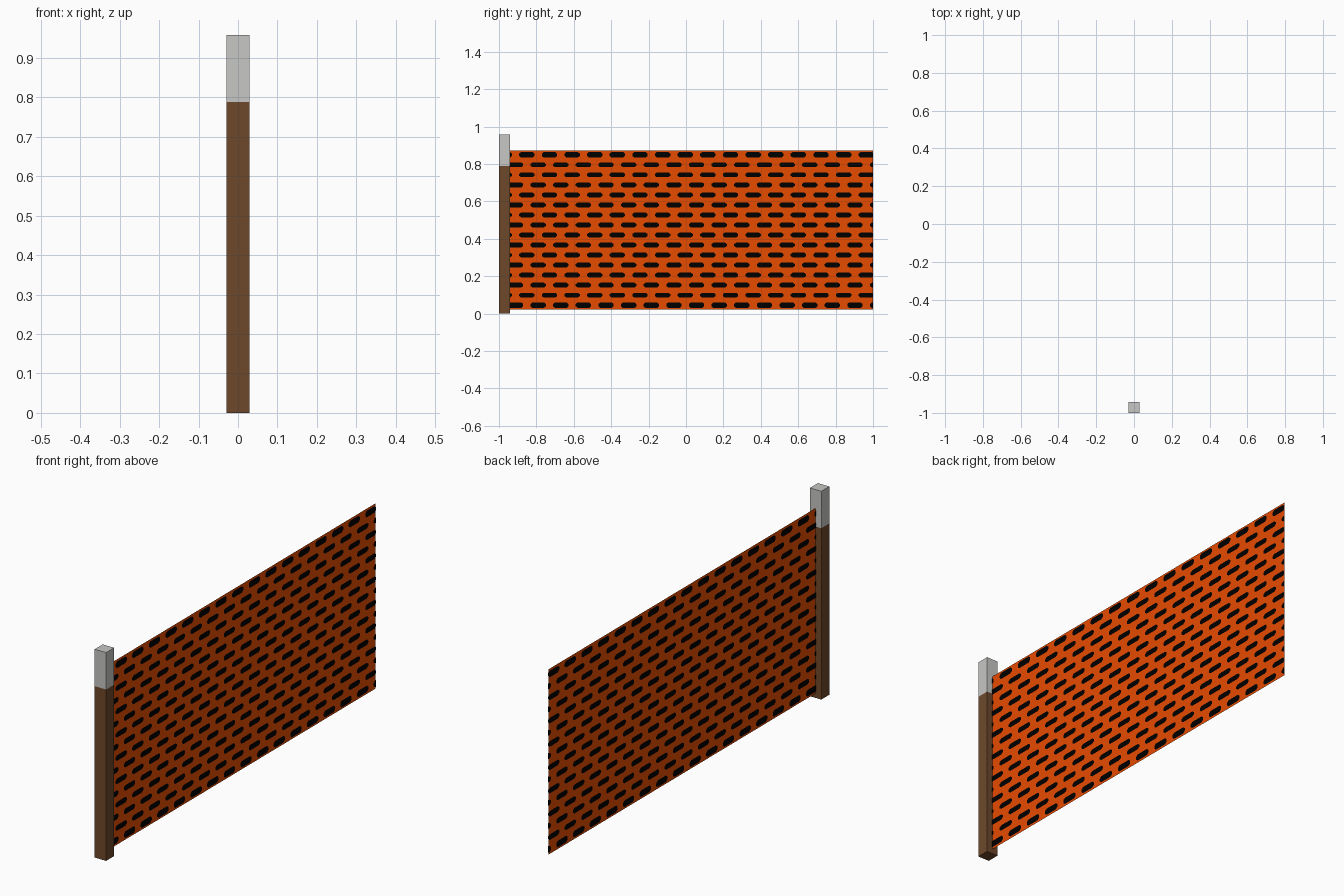
import bpy, bmesh, math

if "Cube" in bpy.data.objects:
    bpy.data.objects.remove(bpy.data.objects["Cube"])


def material(name, rgb):
    m = bpy.data.materials.new(name)
    m.diffuse_color = (*rgb, 1)
    m.use_nodes = True
    m.node_tree.nodes["Principled BSDF"].inputs["Base Color"].default_value = m.diffuse_color
    return m


BROWN = material("brown wood", (0.155, 0.066, 0.024))
GREY = material("light grey", (0.57, 0.57, 0.555))
ORANGE = material("safety orange", (0.80, 0.07, 0.0))
BLACK = material("black opening", (0.0, 0.0, 0.0))


def finish(bm, name, mats):
    mesh = bpy.data.meshes.new(name)
    bm.to_mesh(mesh)
    bm.free()
    for m in mats:
        mesh.materials.append(m)
    ob = bpy.data.objects.new(name, mesh)
    bpy.context.collection.objects.link(ob)
    return ob


# Square post with a pale top, split at the colour line
bm = bmesh.new()
bmesh.ops.create_cube(bm, size=1)
for v in bm.verts:
    v.co = (v.co.x * 0.058, -0.971 + v.co.y * 0.058, (v.co.z + 0.5) * 0.958)
bmesh.ops.bisect_plane(bm, geom=bm.verts[:] + bm.edges[:] + bm.faces[:],
                       plane_co=(0, 0, 0.788), plane_no=(0, 0, 1))
for f in bm.faces:
    f.material_index = int(f.calc_center_median().z > 0.788)
finish(bm, "post", [BROWN, GREY])

# Thin net sheet
Y0, Y1, Z0, Z1 = -0.942, 1.0, 0.021, 0.873
bm = bmesh.new()
bm.faces.new([bm.verts.new((0, y, z)) for y, z in
              ((Y0, Z0), (Y1, Z0), (Y1, Z1), (Y0, Z1))])
finish(bm, "net_sheet", [ORANGE])

# Staggered rows of slot openings, painted on both sides of the sheet
ROWS, PITCH, HALF = 16, 0.121, 0.041
bm = bmesh.new()
for row in range(ROWS):
    z = 0.849 - row * 0.0536
    h = 0.015 if row in (0, ROWS - 1) else 0.0128
    shift = 0.5 * PITCH * (row % 2)
    for i in range(-1, 18):
        yc = -0.851 + i * PITCH - shift
        if yc + HALF < Y0 + 0.004 or yc - HALF > Y1 - 0.004:
            continue
        outline = [(-1, -0.4), (-0.75, -1), (0.75, -1), (1, -0.4),
                   (1, 0.4), (0.75, 1), (-0.75, 1), (-1, 0.4)]
        for side in (1, -1):
            verts = [bm.verts.new((side * 0.0015,
                                   min(max(yc + a * HALF, Y0), Y1), z + b * h))
                     for a, b in outline[::side]]
            bm.faces.new(verts)
finish(bm, "net_openings", [BLACK])
